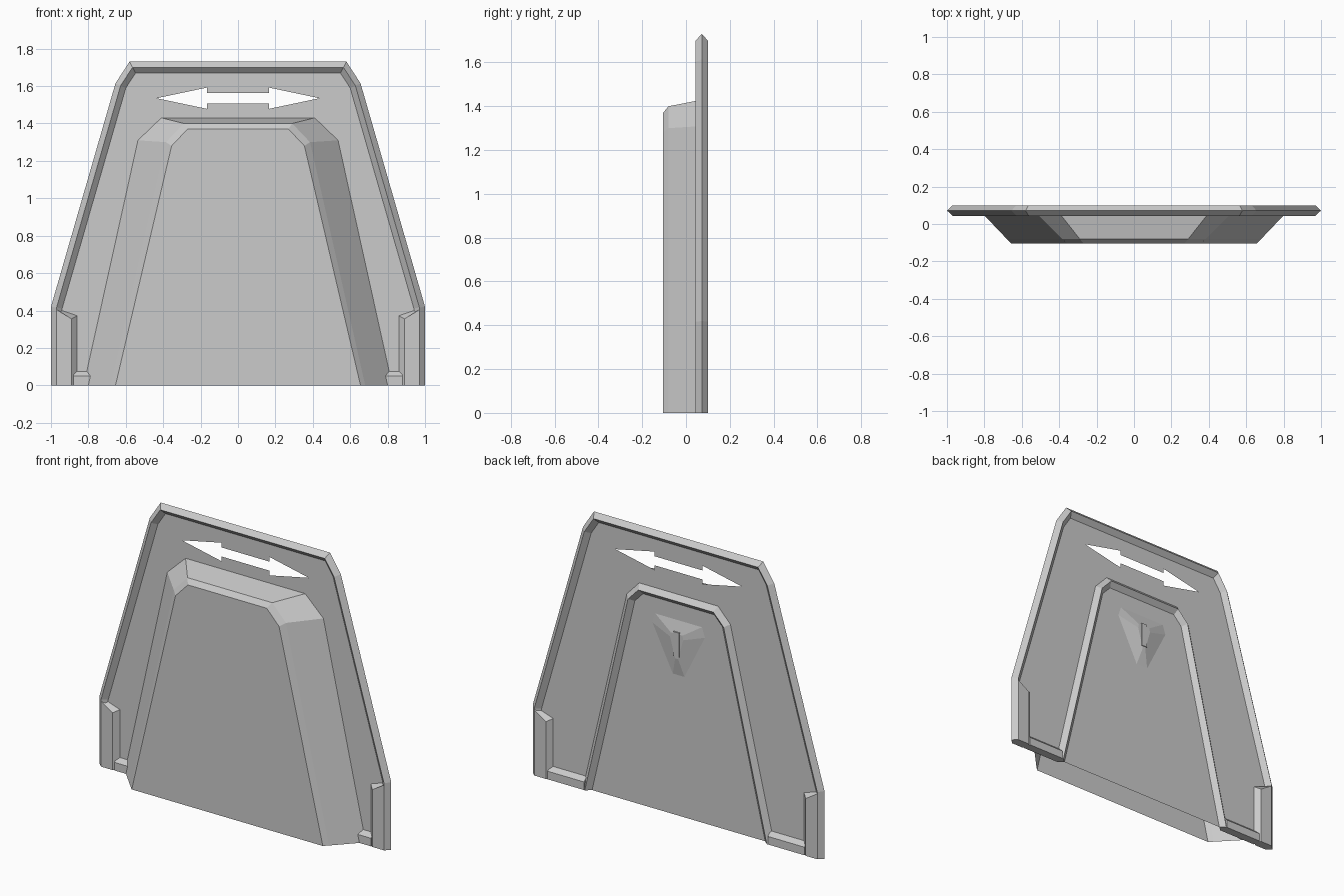
import bpy, bmesh
from mathutils import Vector
from mathutils.geometry import intersect_line_line_2d as _unused

if "Cube" in bpy.data.objects:
    bpy.data.objects.remove(bpy.data.objects["Cube"])
PLANE_Y = 0.072


def finish(name, bm):
    bmesh.ops.recalc_face_normals(bm, faces=bm.faces)
    me = bpy.data.meshes.new(name)
    bm.to_mesh(me)
    bm.free()
    ob = bpy.data.objects.new(name, me)
    bpy.context.collection.objects.link(ob)
    return ob


def arch(half):
    """Mirror a right-hand half outline (bottom to top) into a full arch."""
    return [Vector(p) for p in half] + [Vector((-x, z)) for x, z in reversed(half)]


def inset(pts, d):
    """Inset an arch by d, keeping both feet on z = 0."""
    n = len(pts)
    lines = []
    for i in range(n):
        a, b = pts[i], pts[(i + 1) % n]
        t = (b - a).normalized()
        off = 0 if i == n - 1 else d
        lines.append((a + Vector((-t.y, t.x)) * off, t))
    out = []
    for i in range(n):
        (p, u), (q, v) = lines[i - 1], lines[i]
        s = (q - p).cross(v) / u.cross(v)
        out.append(p + u * s)
    return out


def loft(name, loops, closed_section=False, cap_last=False):
    """Join open arches, each given as (points, y), with quads."""
    bm = bmesh.new()
    rows = [[bm.verts.new((p.x, y, p.y)) for p in pts] for pts, y in loops]
    pairs = list(zip(rows, rows[1:]))
    if closed_section:
        pairs.append((rows[-1], rows[0]))
        for end in (0, -1):
            bm.faces.new([r[end] for r in rows])
    for a, b in pairs:
        for i in range(len(a) - 1):
            bm.faces.new((a[i], a[i + 1], b[i + 1], b[i]))
    if cap_last:
        bm.faces.new(rows[-1])
    return finish(name, bm)


def diamond_rail(name, pts):
    section = [(0, PLANE_Y), (0.03, 0.044), (0.06, PLANE_Y), (0.03, 0.10)]
    return loft(name, [(inset(pts, d), y) for d, y in section], True)


def prism(name, low, high):
    """Six-sided bar with ends split along a ridge."""
    bm = bmesh.new()
    a = [bm.verts.new(p) for p in low]
    b = [bm.verts.new(p) for p in high]
    for i in range(6):
        j = (i + 1) % 6
        bm.faces.new((a[i], a[j], b[j], b[i]))
    for r in (a, b):
        bm.faces.new(r[:4])
        bm.faces.new((r[3], r[4], r[5], r[0]))
    return finish(name, bm)


outer = arch([(1, 0), (1, 0.42), (0.655, 1.615), (0.58, 1.73)])
door = arch([(0.655, 0), (0.355, 1.28), (0.27, 1.37)])

# Outer frame and rear door frame
diamond_rail("outer_frame", outer)
diamond_rail("rear_door_frame", door)

# Thin panel with a double arrow cut out
arrow_top = [(-0.435, 1.535), (-0.165, 1.592), (-0.165, 1.563),
             (0.165, 1.563), (0.165, 1.592), (0.435, 1.535)]
arrow = arrow_top + [(x, 3.07 - z) for x, z in reversed(arrow_top[1:-1])]
bm = bmesh.new()
for ring in (inset(outer, 0.03), arrow):
    vs = [bm.verts.new((p[0], PLANE_Y, p[1])) for p in ring]
    for i in range(len(vs)):
        bm.edges.new((vs[i - 1], vs[i]))
bmesh.ops.triangle_fill(bm, use_beauty=True, edges=bm.edges[:], normal=(0, -1, 0))
finish("panel", bm)

# Hollow front bulge, open at the bottom
loft("front_bulge", [
    (arch([(0.825, 0), (0.535, 1.31), (0.41, 1.43)]), PLANE_Y),
    (arch([(0.68, 0), (0.385, 1.30), (0.29, 1.40)]), -0.08),
    (door, -0.105)], cap_last=True)

# Lower posts and short sill rails on both sides
hexagon = [(1, PLANE_Y), (0.97, 0.044), (0.89, 0.044),
           (0.86, PLANE_Y), (0.89, 0.10), (0.97, 0.10)]
tops = [0.42, 0.405, 0.355, 0.372, 0.355, 0.405]
sill = [(0.046, 0), (0.046, 0.05), (PLANE_Y, 0.075),
        (0.098, 0.05), (0.098, 0), (PLANE_Y, 0)]
for side, s in (("right", 1), ("left", -1)):
    prism("lower_post_" + side, [(s * x, y, 0) for x, y in hexagon],
          [(s * x, y, z) for (x, y), z in zip(hexagon, tops)])
    prism("sill_rail_" + side, [(s * 0.88, y, z) for y, z in sill],
          [(s * 0.63, y, z) for y, z in sill])

# Rear latch: low tapered shield with a small grip bar
shield = [(-0.16, 1.21), (0.16, 1.21), (0.18, 1.15), (0.04, 0.87), (-0.04, 0.87), (-0.18, 1.15)]
bm = bmesh.new()
base = [bm.verts.new((x, PLANE_Y, z)) for x, z in shield]
top = [bm.verts.new((x * 0.25, 0.092, 1.07 + (z - 1.07) * 0.45)) for x, z in shield]
for i in range(6):
    j = (i + 1) % 6
    bm.faces.new((base[i], base[j], top[j], top[i]))
bm.faces.new(top)
finish("rear_latch", bm)

bpy.ops.mesh.primitive_cube_add(size=1, location=(0, 0.09, 1.07))
grip = bpy.context.object
grip.name = "latch_grip"
grip.scale = (0.04, 0.014, 0.15)
